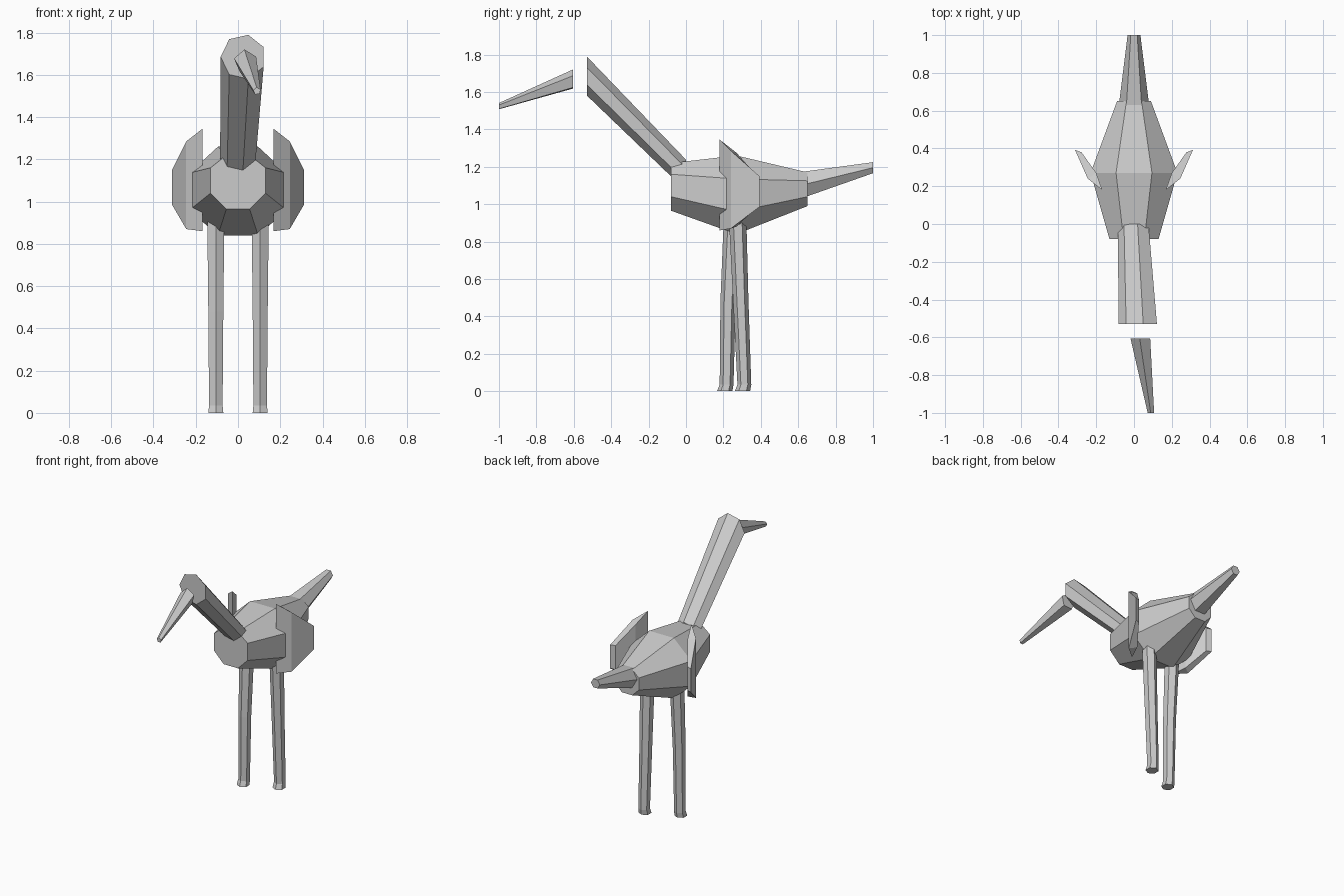
import bpy
import bmesh
from math import cos, sin, radians

cube = bpy.data.objects.get("Cube")
if cube:
    bpy.data.objects.remove(cube, do_unlink=True)

grey = bpy.data.materials.new("plain_grey")
grey.use_nodes = True
grey.diffuse_color = (0.6, 0.6, 0.6, 1)
grey.node_tree.nodes["Principled BSDF"].inputs["Base Color"].default_value = (0.6, 0.6, 0.6, 1)


def finish(name, bm):
    bmesh.ops.recalc_face_normals(bm, faces=bm.faces)
    mesh = bpy.data.meshes.new(name)
    bm.to_mesh(mesh)
    bm.free()
    mesh.materials.append(grey)
    obj = bpy.data.objects.new(name, mesh)
    bpy.context.collection.objects.link(obj)
    return obj


def loft(name, rings):
    """Join closed rings of points in order and cap both ends."""
    bm = bmesh.new()
    loops = [[bm.verts.new(p) for p in ring] for ring in rings]
    n = len(loops[0])
    for a, b in zip(loops, loops[1:]):
        for i in range(n):
            j = (i + 1) % n
            bm.faces.new((a[i], a[j], b[j], b[i]))
    bm.faces.new(loops[0])
    bm.faces.new(loops[-1])
    return finish(name, bm)


def upright_ring(x, y, z, r, sides, start):
    """Regular polygon facing along y."""
    angles = [radians(start + 360 * i / sides) for i in range(sides)]
    return [(x + r * cos(a), y, z + r * sin(a)) for a in angles]


def level_ring(x, y, z, r, sides, start):
    """Regular polygon facing along z."""
    angles = [radians(start + 360 * i / sides) for i in range(sides)]
    return [(x + r * cos(a), y + r * sin(a), z) for a in angles]


def body_ring(y, inner, outer, z0, z1, z2, z3):
    """Eight-sided section with chamfered corners."""
    half = [(inner, z0), (outer, z1), (outer, z2), (inner, z3)]
    pts = half + [(-x, z) for x, z in reversed(half)]
    return [(x, y, z) for x, z in pts]


# Body: widest in the middle, flat at both ends
loft("body", [
    body_ring(-0.08, 0.055, 0.13, 0.965, 1.04, 1.16, 1.22),
    body_ring(0.27, 0.095, 0.23, 0.84, 0.96, 1.135, 1.26),
    body_ring(0.65, 0.04, 0.09, 0.99, 1.04, 1.125, 1.17),
])

# Neck: seven-sided, leaning forward, cut off upright
loft("neck", [
    upright_ring(0.0, 0.0, 1.155, 0.085, 7, 180),
    upright_ring(0.025, -0.53, 1.685, 0.107, 7, 180),
])

# Beak: floats ahead of the neck
loft("beak", [
    upright_ring(0.035, -0.605, 1.665, 0.055, 5, 95),
    upright_ring(0.09, -1.0, 1.523, 0.018, 5, 95),
])

# Tail
loft("tail", [
    upright_ring(0, 0.63, 1.105, 0.08, 6, 0),
    upright_ring(0, 1.0, 1.195, 0.034, 6, 0),
])

# Legs: one slightly ahead of the other, with small flared feet
for name, side, top_y, knee_y, foot_y in (("left_leg", 1, 0.275, 0.293, 0.312),
                                          ("right_leg", -1, 0.25, 0.225, 0.217)):
    x = 0.105 * side
    loft(name, [
        level_ring(x, foot_y - 0.01, 0, 0.041, 6, 30),
        level_ring(x, foot_y, 0.035, 0.037, 6, 30),
        level_ring(x, knee_y, 0.48, 0.041, 6, 30),
        level_ring(x, top_y, 0.95, 0.047, 6, 30),
    ])

# Wings: bent plates, section corners as (x, y, low z, high z)
section = [
    (0.168, 0.18, 0.86, 1.345),
    (0.245, 0.24, 0.87, 1.285),
    (0.312, 0.392, 0.985, 1.15),
    (0.278, 0.38, 0.985, 1.15),
    (0.2, 0.27, 0.88, 1.275),
]
for name, side in (("left_wing", 1), ("right_wing", -1)):
    bm = bmesh.new()
    low = [bm.verts.new((side * x, y, z)) for x, y, z, _ in section]
    high = [bm.verts.new((side * x, y, z)) for x, y, _, z in section]
    for i in range(len(section)):
        j = (i + 1) % len(section)
        bm.faces.new((low[i], low[j], high[j], high[i]))
    for row in (low, high):
        bm.faces.new((row[0], row[1], row[4]))
        bm.faces.new((row[1], row[2], row[3], row[4]))
    finish(name, bm)
